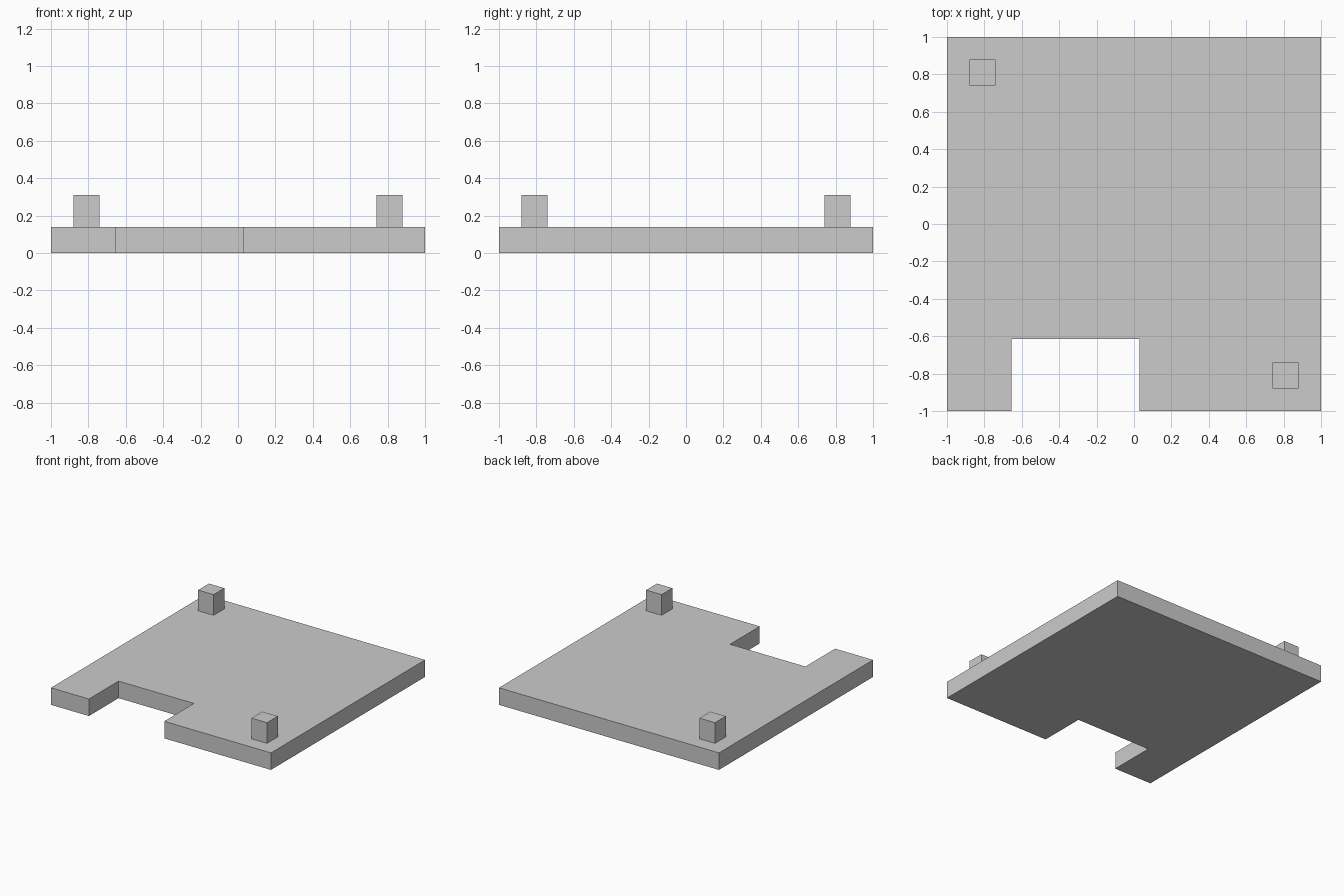
import bpy
import bmesh

cube = bpy.data.objects.get("Cube")
if cube:
    bpy.data.objects.remove(cube, do_unlink=True)

# Single plain grey
grey = bpy.data.materials.new("plain grey")
grey.use_nodes = True
colour = (0.6, 0.6, 0.6, 1.0)
grey.diffuse_color = colour
grey.node_tree.nodes["Principled BSDF"].inputs["Base Color"].default_value = colour

THICK, PEG_TOP, PEG_HALF, PEG_POS = 0.14, 0.31, 0.07, 0.81


def prism(name, outline, bottom, top):
    """Extrude a flat outline straight up into a solid part."""
    bm = bmesh.new()
    base = bm.faces.new([bm.verts.new((x, y, bottom)) for x, y in outline])
    result = bmesh.ops.extrude_face_region(bm, geom=[base], use_keep_orig=True)
    raised = [v for v in result["geom"] if isinstance(v, bmesh.types.BMVert)]
    bmesh.ops.translate(bm, verts=raised, vec=(0, 0, top - bottom))
    bmesh.ops.recalc_face_normals(bm, faces=bm.faces)
    mesh = bpy.data.meshes.new(name)
    bm.to_mesh(mesh)
    bm.free()
    mesh.materials.append(grey)
    obj = bpy.data.objects.new(name, mesh)
    bpy.context.collection.objects.link(obj)
    return obj


# Square slab with a rectangular notch in its front edge
left, right, depth = -0.655, 0.03, -0.615
prism("base_slab", [(-1, -1), (left, -1), (left, depth), (right, depth),
                    (right, -1), (1, -1), (1, 1), (-1, 1)], 0, THICK)

# Square pegs on two opposite corners
for name, side in (("front_left_peg", 1), ("back_right_peg", -1)):
    cx, cy, h = side * PEG_POS, -side * PEG_POS, PEG_HALF
    prism(name, [(cx - h, cy - h), (cx + h, cy - h),
                 (cx + h, cy + h), (cx - h, cy + h)], THICK, PEG_TOP)
